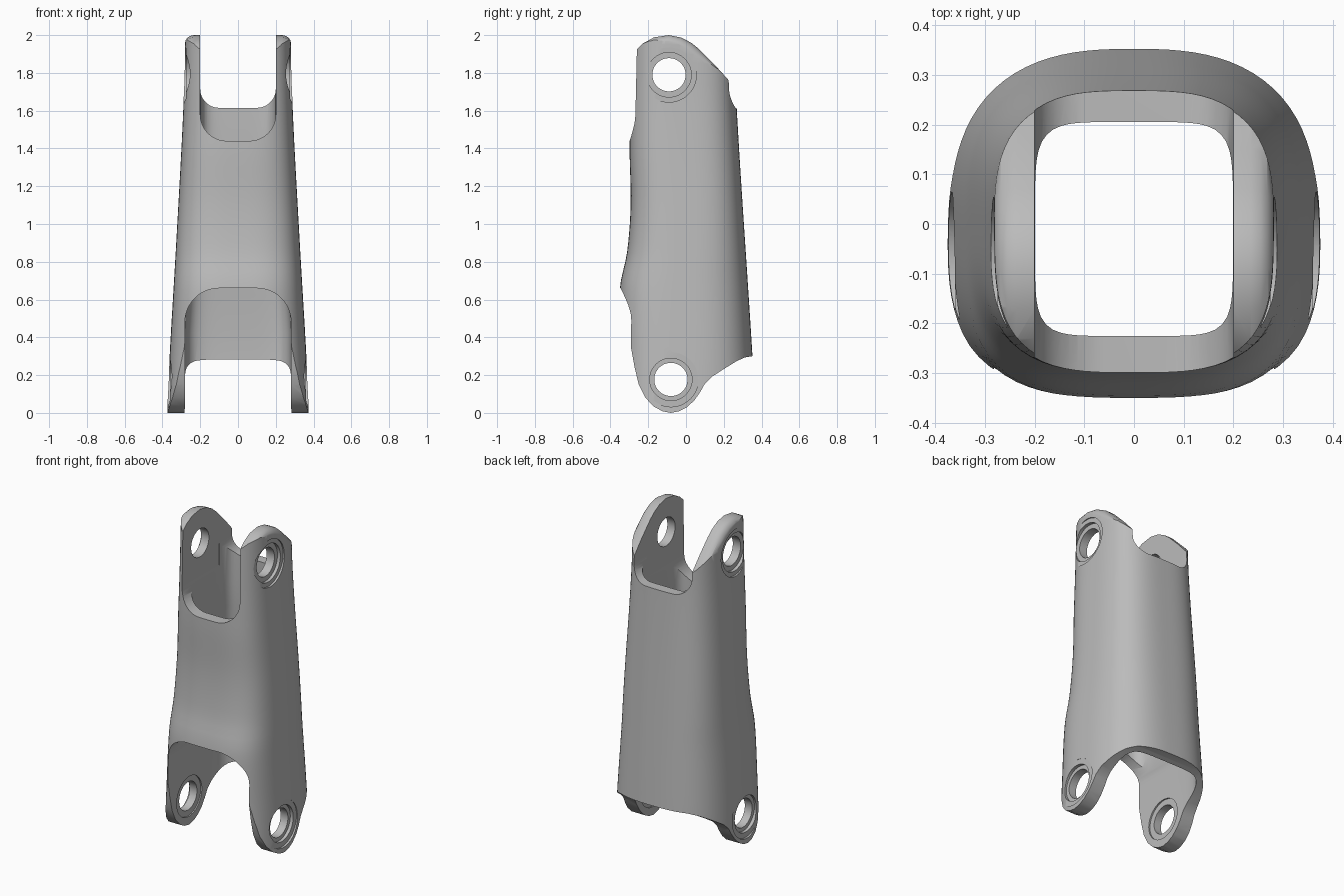
import bpy, bmesh, math
from mathutils import Vector

if "Cube" in bpy.data.objects:
    bpy.data.objects.remove(bpy.data.objects["Cube"])


def sections_mesh(name, sections):
    """Closed solid lofted through equally long rings of points."""
    bm = bmesh.new()
    rings = [[bm.verts.new(p) for p in s] for s in sections]
    n = len(rings[0])
    for a, b in zip(rings, rings[1:]):
        for i in range(n):
            j = (i + 1) % n
            bm.faces.new((a[i], a[j], b[j], b[i]))
    caps = [bm.faces.new(rings[0][::-1]), bm.faces.new(rings[-1])]
    bmesh.ops.triangulate(bm, faces=caps)
    bmesh.ops.recalc_face_normals(bm, faces=bm.faces)
    me = bpy.data.meshes.new(name)
    bm.to_mesh(me)
    bm.free()
    ob = bpy.data.objects.new(name, me)
    bpy.context.collection.objects.link(ob)
    return ob


def rounded_square(z, hx, y0, y1, n_front, n_back, count=96):
    pts = []
    for i in range(count):
        t = 2 * math.pi * i / count
        c, s = math.cos(t), math.sin(t)
        n = n_back if s > 0 else n_front
        r = (abs(c) ** n + abs(s) ** n) ** (-1 / n)
        pts.append((hx * c * r, (y0 + y1) / 2 + (y1 - y0) / 2 * s * r, z))
    return pts


def spline(keys, z):
    """Smooth interpolation of (z, value) keys."""
    for k in range(len(keys) - 1):
        if z <= keys[k + 1][0]:
            a, b = keys[k], keys[k + 1]
            p, q = keys[max(k - 1, 0)], keys[min(k + 2, len(keys) - 1)]
            h = b[0] - a[0]
            ma, mb = (b[1] - p[1]) / (b[0] - p[0]), (q[1] - a[1]) / (q[0] - a[0])
            t = (z - a[0]) / h
            return ((2*t**3 - 3*t*t + 1) * a[1] + (t**3 - 2*t*t + t) * h * ma
                    + (3*t*t - 2*t**3) * b[1] + (t**3 - t*t) * h * mb)
    return keys[-1][1]


def u_slot(name, half, z_end, z_open, radius, y0, y1):
    """Slot cut along y with two rounded corners at z_end."""
    s = 1 if z_open > z_end else -1
    pts = [(half, z_open)]
    for side in (1, -1):
        arc = []
        for i in range(13):
            a = math.pi / 2 * i / 12
            arc.append((side * (half - radius + radius * math.cos(a)),
                        z_end + s * (radius - radius * math.sin(a))))
        pts += arc if side == 1 else arc[::-1]
    pts.append((-half, z_open))
    return sections_mesh(name, [[(x, y, z) for x, z in pts] for y in (y0, y1)])


def rod(name, y, z, r, x0, x1):
    ring = [(y + r * math.cos(i * math.pi / 24), z + r * math.sin(i * math.pi / 24))
            for i in range(48)]
    return sections_mesh(name, [[(x, a, b) for a, b in ring] for x in (x0, x1)])


def boolean(target, cutter, op='DIFFERENCE'):
    m = target.modifiers.new("cut", 'BOOLEAN')
    m.operation, m.solver, m.object = op, 'EXACT', cutter
    bpy.context.view_layer.objects.active = target
    bpy.ops.object.modifier_apply(modifier=m.name)
    bpy.data.objects.remove(cutter)


# Outer tapered sleeve, flaring at the lower front
WIDTH = [(-.05, .377), (0, .375), (.3, .362), (.9, .327), (1.6, .29), (2.05, .278)]
FRONT = [(-.05, -.36), (.3, -.355), (.66, -.35), (.85, -.312), (1.1, -.293),
         (1.42, -.299), (2.05, -.292)]
BACK = [(-.05, .37), (.3, .352), (1.62, .268), (2.05, .255)]
levels = [-.05 + 2.1 * i / 42 for i in range(43)]
body = sections_mesh("link_sleeve", [
    rounded_square(z, spline(WIDTH, z), spline(FRONT, z), spline(BACK, z),
                   3.2, 2.6 + .25 * max(z, 0)) for z in levels])

# Side outline: rounded upper and lower lugs, with softened outer upper rim
outline = [(-.23, 1.955), (-.265, 1.92), (-.268, 1.6), (-.5, 1.5), (-.5, .5),
           (-.298, .45), (-.29, .34), (-.272, .24), (-.25, .15), (-.215, .08),
           (-.17, .033), (-.125, .009), (-.08, 0), (-.035, .009), (.005, .03),
           (.045, .067), (.075, .11), (.1, .155), (.135, .19), (.2, .232),
           (.27, .275), (.31, .293), (.35, .3), (.5, .3), (.5, 1.6),
           (.262, 1.62), (.243, 1.66), (.236, 1.75), (.15, 1.845), (.07, 1.925),
           (.03, 1.958), (-.025, 1.987), (-.09, 2), (-.17, 1.988)]
centre = Vector((-.09, 1.79))


def inset_outline(d):
    res = []
    for p in outline:
        v = Vector(p)
        if v.y > 1.64:
            v += (centre - v).normalized() * d
        res.append(v)
    return res


steps = [(.235, 0), (.255, .005), (.268, .014), (.277, .027), (.282, .042), (.5, .042)]
steps = [(-x, d) for x, d in reversed(steps)] + steps
boolean(body, sections_mesh("outline_cutter", [
    [(x, p.x, p.y) for p in inset_outline(d)] for x, d in steps]), 'INTERSECT')

# Inner cavity, wider at the bottom
CAV = [(-.1, .283, -.3, .295), (.42, .281, -.292, .285), (.62, .268, -.275, .265),
       (.95, .235, -.238, .235), (1.3, .203, -.226, .212), (1.45, .199, -.225, .205),
       (2.1, .199, -.225, .205)]
boolean(body, sections_mesh("cavity_cutter", [
    rounded_square(z, hx, a, b, 6, 5.5) for z, hx, a, b in CAV]))

# Fork slots: front top, back top, and the arch at the lower front
boolean(body, u_slot("front_slot_cutter", .2, 1.44, 2.2, .14, -.6, .1))
boolean(body, u_slot("back_slot_cutter", .2, 1.615, 2.2, .1, 0, .6))
boolean(body, u_slot("arch_cutter", .281, .66, -.2, .18, -.6, .05))

# Pin holes with stepped seats on both sides
for y, z, face, r_face, r_seat, r_hole in ((-.09, 1.79, .274, .145, .118, .088),
                                           (-.08, .177, .36, .145, .112, .088)):
    boolean(body, rod("pin_cutter", y, z, r_hole, -.6, .6))
    for s in (1, -1):
        boolean(body, rod("face_cutter", y, z, r_face, s * face, s * .6))
        boolean(body, rod("seat_cutter", y, z, r_seat, s * (face - .02), s * .6))

# Inner thrust faces of the lower lugs
for s in (1, -1):
    boolean(body, rod("thrust_cutter", -.08, .177, .125, s * .2, s * .29))

# Plain grey finish
grey = bpy.data.materials.new("plain_grey")
grey.diffuse_color = (.5, .5, .5, 1)
grey.use_nodes = True
grey.node_tree.nodes["Principled BSDF"].inputs["Base Color"].default_value = grey.diffuse_color
body.data.materials.clear()
body.data.materials.append(grey)
for o in bpy.context.selected_objects:
    o.select_set(False)
body.select_set(True)
bpy.context.view_layer.objects.active = body
bpy.ops.object.shade_smooth_by_angle(angle=math.radians(32))
